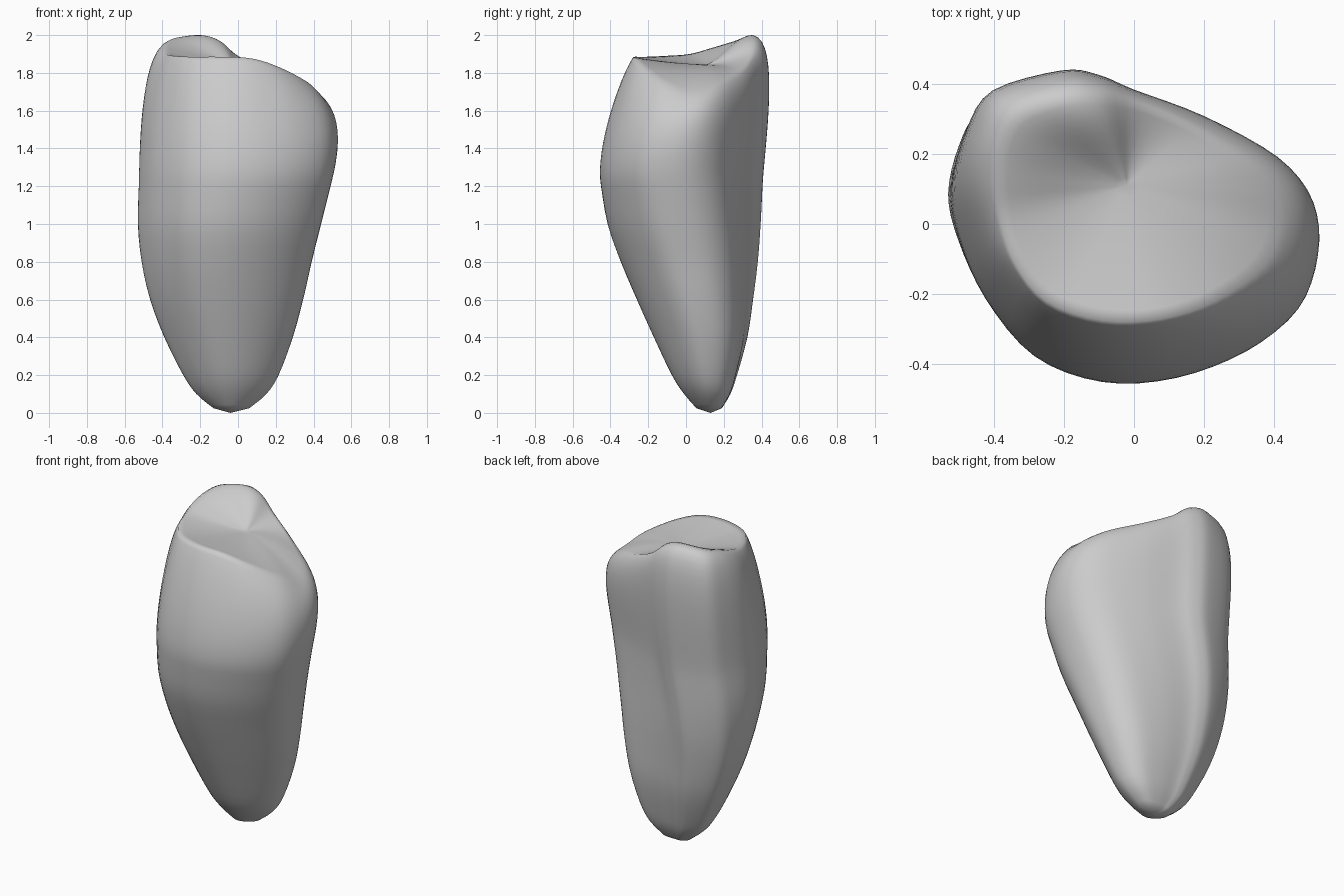
import bpy
import bmesh
import math
from mathutils import Matrix, Vector

cube = bpy.data.objects.get("Cube")
if cube:
    bpy.data.objects.remove(cube, do_unlink=True)


def spline(rows, steps, closed):
    """Pass a smooth curve through rows of any length."""
    rows = [Vector(r) for r in rows]
    n = len(rows)

    def pick(i):
        return rows[i % n] if closed else rows[max(0, min(n - 1, i))]

    result = []
    for i in range(n if closed else n - 1):
        a, b, c, d = (pick(i + k) for k in (-1, 0, 1, 2))
        for s in range(steps):
            t = s / steps
            result.append(b + (c - a) * (t / 2)
                          + (a * 2 - b * 5 + c * 4 - d) * (t * t / 2)
                          + (b * 3 - a - c * 3 + d) * (t ** 3 / 2))
    if not closed:
        result.append(rows[-1])
    return result


def clamp(value, low, high):
    return max(low, min(high, value))


# Widest plan outline, counter-clockwise from the left side
outline = spline([
    (.53, -.08), (.51, .07), (.41, .2), (.2, .315), (0, .39), (-.1, .44),
    (-.2, .455), (-.4, .4), (-.48, .3), (-.53, .15), (-.51, 0), (-.44, -.18),
    (-.3, -.36), (-.1, -.445), (.12, -.44), (.33, -.365), (.48, -.24)], 4, True)

# Rim of the hollow top, matching the outline point by point
rim = spline([
    (.42, 0, 1.7), (.4, .1, 1.71), (.32, .18, 1.75), (.16, .28, 1.81),
    (0, .345, 1.89), (-.1, .36, 1.97), (-.2, .355, 2), (-.33, .31, 1.985),
    (-.38, .23, 1.96), (-.39, .13, 1.93), (-.38, .02, 1.9),
    (-.34, -.11, 1.89), (-.25, -.22, 1.885), (-.09, -.275, 1.885),
    (.08, -.27, 1.875), (.23, -.22, 1.825), (.37, -.12, 1.75)], 4, True)

# Lower body: height, then the x and y limits of each section
sections = spline([
    (.025, -.13, .06, .055, .19), (.1, -.22, .15, -.01, .235),
    (.2, -.29, .215, -.075, .27), (.4, -.39, .29, -.17, .325),
    (.6, -.465, .345, -.26, .355), (.8, -.51, .39, -.345, .38),
    (1, -.53, .44, -.415, .395), (1.2, -.525, .49, -.45, .405)], 3, False)


def section_ring(row):
    """Turn the outline a little more the lower it lies, then fit its limits."""
    z, x_min, x_max, y_min, y_max = row
    turn = Matrix.Rotation(math.radians(22 - 16 * z), 2)
    points = [turn @ p for p in outline]
    xs = [p.x for p in points]
    ys = [p.y for p in points]
    x_scale = (x_max - x_min) / (max(xs) - min(xs))
    y_scale = (y_max - y_min) / (max(ys) - min(ys))
    return [Vector((x_min + (p.x - min(xs)) * x_scale,
                    y_min + (p.y - min(ys)) * y_scale, z)) for p in points]


rings = [section_ring(row) for row in sections]
base, below = rings[-1], rings[-4]

# Softness of the shoulder, and how far the rim is a rounded crest
softs = [clamp(.7 + .2 * p.x / .53 + .5 * p.y / .45, .3, 1) for p in outline]
crests = [s * clamp((r.z - 1.8) / .12, 0, 1) for s, r in zip(softs, rim)]

# Upper body: curve from the last section over the shoulder to the rim
STEPS = 16
for s in range(1, STEPS + 1):
    t = s / STEPS
    ring = []
    for b, a, p, r, soft, crest in zip(base, below, outline, rim, softs, crests):
        lead = b + (b - a)
        edge = r.xy.lerp(p * 1.1, soft)
        shoulder = Vector((edge.x, edge.y, r.z - .03 - .08 * (1 - crest)))
        ring.append(b * (1 - t) ** 3 + lead * (3 * t * (1 - t) ** 2)
                    + shoulder * (3 * t * t * (1 - t)) + r * t ** 3)
    rings.append(ring)

# Hollow top: sink from the rim to a low middle, rounded over at the crest
middle = Vector((-.02, .11, 1.845))
for s in range(11, 0, -1):
    t = s / 12
    ring = []
    for r, crest in zip(rim, crests):
        q = middle.lerp(r, t)
        rounded = (t + 4 * t ** 2 - 3 * t ** 3) / 2
        rise = (1 - crest) * t ** 2 + crest * rounded
        q.z = middle.z + (r.z - middle.z) * rise
        ring.append(q)
    rings.append(ring)

bm = bmesh.new()
loops = [[bm.verts.new(p) for p in ring] for ring in rings]
count = len(outline)
for lower, upper in zip(loops, loops[1:]):
    for i in range(count):
        j = (i + 1) % count
        bm.faces.new((lower[i], lower[j], upper[j], upper[i]))
tip = bm.verts.new((-.04, .13, 0))
centre = bm.verts.new(middle)
for i in range(count):
    j = (i + 1) % count
    bm.faces.new((loops[0][j], loops[0][i], tip))
    bm.faces.new((loops[-1][i], loops[-1][j], centre))
bmesh.ops.recalc_face_normals(bm, faces=bm.faces)

mesh = bpy.data.meshes.new("stone_body")
bm.to_mesh(mesh)
bm.free()
stone = bpy.data.objects.new("stone_body", mesh)
bpy.context.collection.objects.link(stone)

grey = bpy.data.materials.new("stone_grey")
grey.use_nodes = True
colour = (.6, .6, .6, 1)
grey.diffuse_color = colour
grey.node_tree.nodes["Principled BSDF"].inputs["Base Color"].default_value = colour
mesh.materials.append(grey)

bpy.context.view_layer.objects.active = stone
stone.select_set(True)
bpy.ops.object.shade_smooth_by_angle(angle=math.radians(75))
